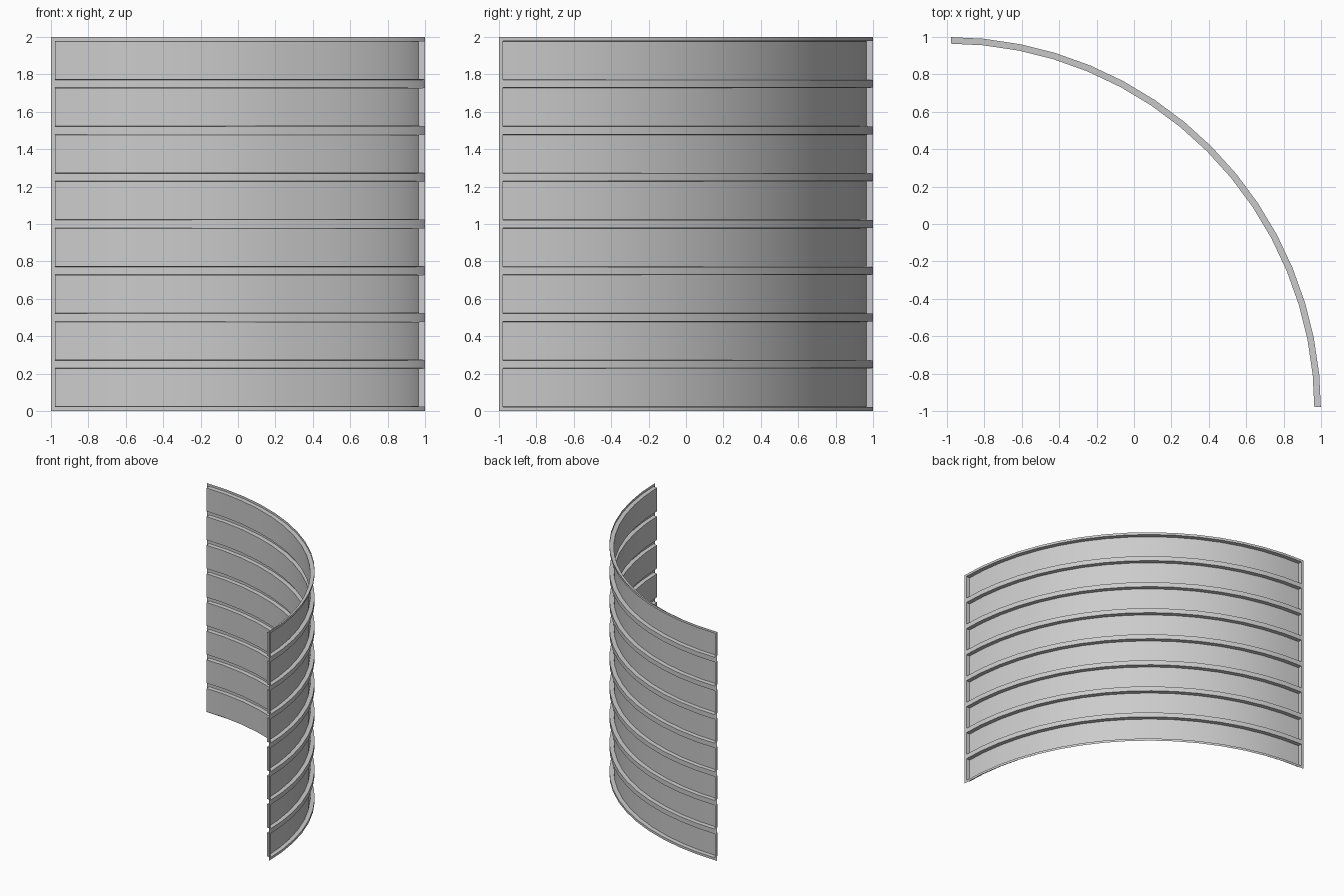
import bpy
import bmesh
import math
from mathutils import Vector

cube = bpy.data.objects.get("Cube")
if cube:
    bpy.data.objects.remove(cube, do_unlink=True)

RADIUS, HEIGHT = 2.0, 2.0
SEGMENTS, BANDS = 16, 8
FRAME, TAPER, DEPTH = 0.021, 0.002, 0.035
CENTRE = Vector((-1, -1, 0))


def make_material(name, colour):
    mat = bpy.data.materials.new(name)
    mat.use_nodes = True
    mat.diffuse_color = colour
    mat.node_tree.nodes["Principled BSDF"].inputs["Base Color"].default_value = colour
    return mat


# Quarter-cylinder sheet, divided into horizontal bands
bm = bmesh.new()
rows = []
for j in range(BANDS + 1):
    row = []
    for i in range(SEGMENTS + 1):
        a = math.pi / 2 * i / SEGMENTS
        offset = Vector((math.cos(a) * RADIUS, math.sin(a) * RADIUS, HEIGHT * j / BANDS))
        row.append(bm.verts.new(CENTRE + offset))
    rows.append(row)

bands = []
for low, high in zip(rows, rows[1:]):
    bands.append([bm.faces.new((low[i], low[i + 1], high[i + 1], high[i]))
                  for i in range(SEGMENTS)])
bm.normal_update()

# Press each band inward, leaving a thin flat frame around it
for band in bands:
    for thickness in (FRAME, TAPER):
        bmesh.ops.inset_region(bm, faces=band, thickness=thickness,
                               use_boundary=True, use_even_offset=True)
    for v in {v for f in band for v in f.verts}:
        radial = v.co - CENTRE
        radial.z = 0
        v.co -= radial.normalized() * DEPTH
bm.normal_update()

mesh = bpy.data.meshes.new("curved_panel_wall")
bm.to_mesh(mesh)
bm.free()
mesh.materials.append(make_material("light_grey", (0.6, 0.6, 0.6, 1)))
wall = bpy.data.objects.new("curved_panel_wall", mesh)
bpy.context.collection.objects.link(wall)

# Smooth the curve, keep the pressed edges sharp
bpy.ops.object.select_all(action="DESELECT")
wall.select_set(True)
bpy.context.view_layer.objects.active = wall
bpy.ops.object.shade_smooth_by_angle(angle=math.radians(30))
